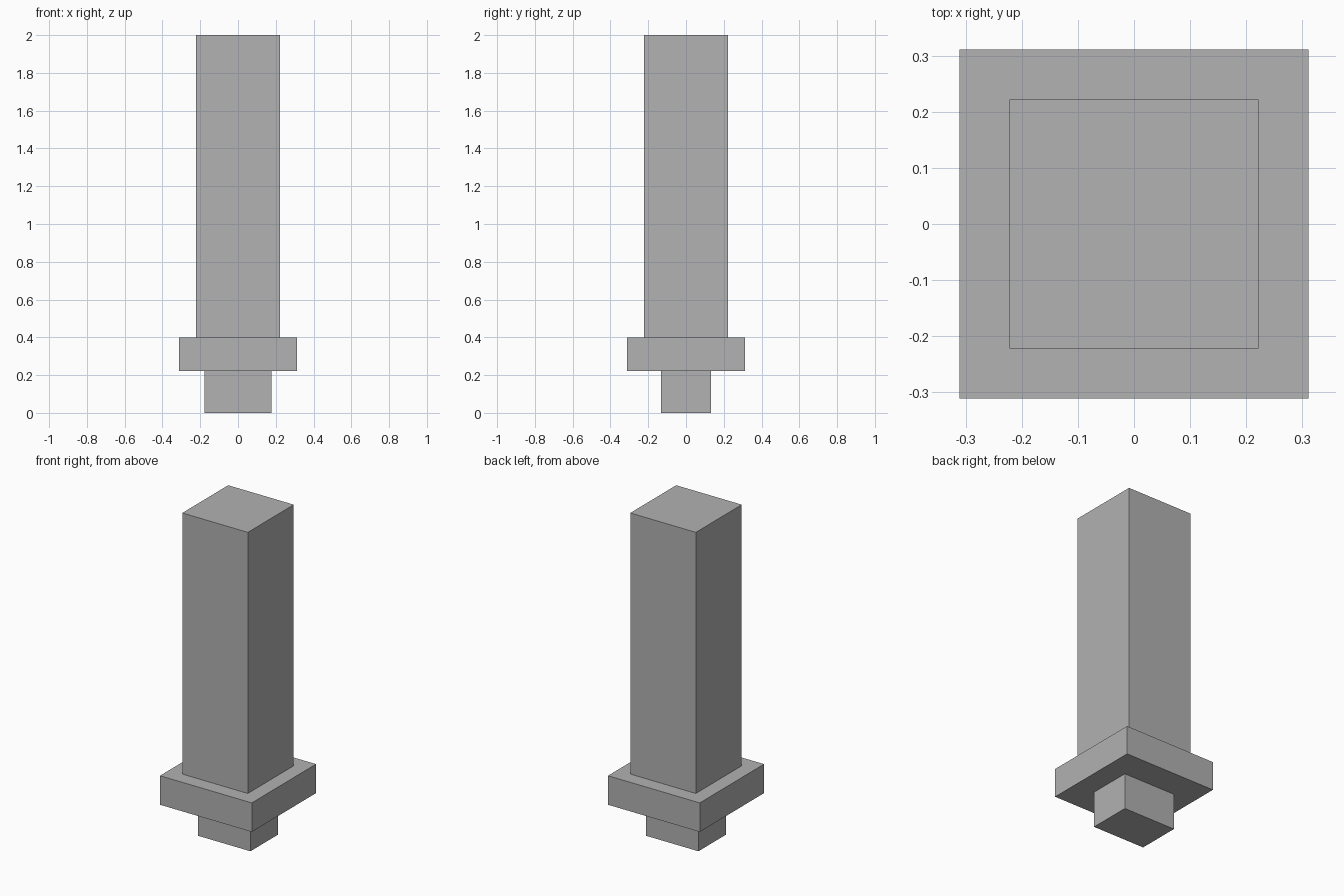
import bpy
import bmesh
from mathutils import Matrix

default = bpy.data.objects.get("Cube")
if default:
    bpy.data.objects.remove(default, do_unlink=True)

UNIT = 2 / 45  # the parts share one modular unit

grey = bpy.data.materials.new("plain_grey")
grey.use_nodes = True
colour = (0.445, 0.445, 0.445, 1)
grey.diffuse_color = colour
grey.node_tree.nodes["Principled BSDF"].inputs["Base Color"].default_value = colour


def block(name, width, depth, bottom, height):
    """Box centred on the z axis, sized in modular units."""
    bm = bmesh.new()
    bmesh.ops.create_cube(bm, size=1)
    scale = Matrix.Diagonal((width * UNIT, depth * UNIT, height * UNIT, 1))
    lift = Matrix.Translation((0, 0, (bottom + height / 2) * UNIT))
    bm.transform(lift @ scale)
    mesh = bpy.data.meshes.new(name)
    bm.to_mesh(mesh)
    bm.free()
    mesh.materials.append(grey)
    obj = bpy.data.objects.new(name, mesh)
    bpy.context.collection.objects.link(obj)
    return obj


# Narrow foot, wide collar and tall square shaft, stacked upward
block("foot", 8, 6, 0, 5)
block("collar", 14, 14, 5, 4)
block("shaft", 10, 10, 9, 36)
